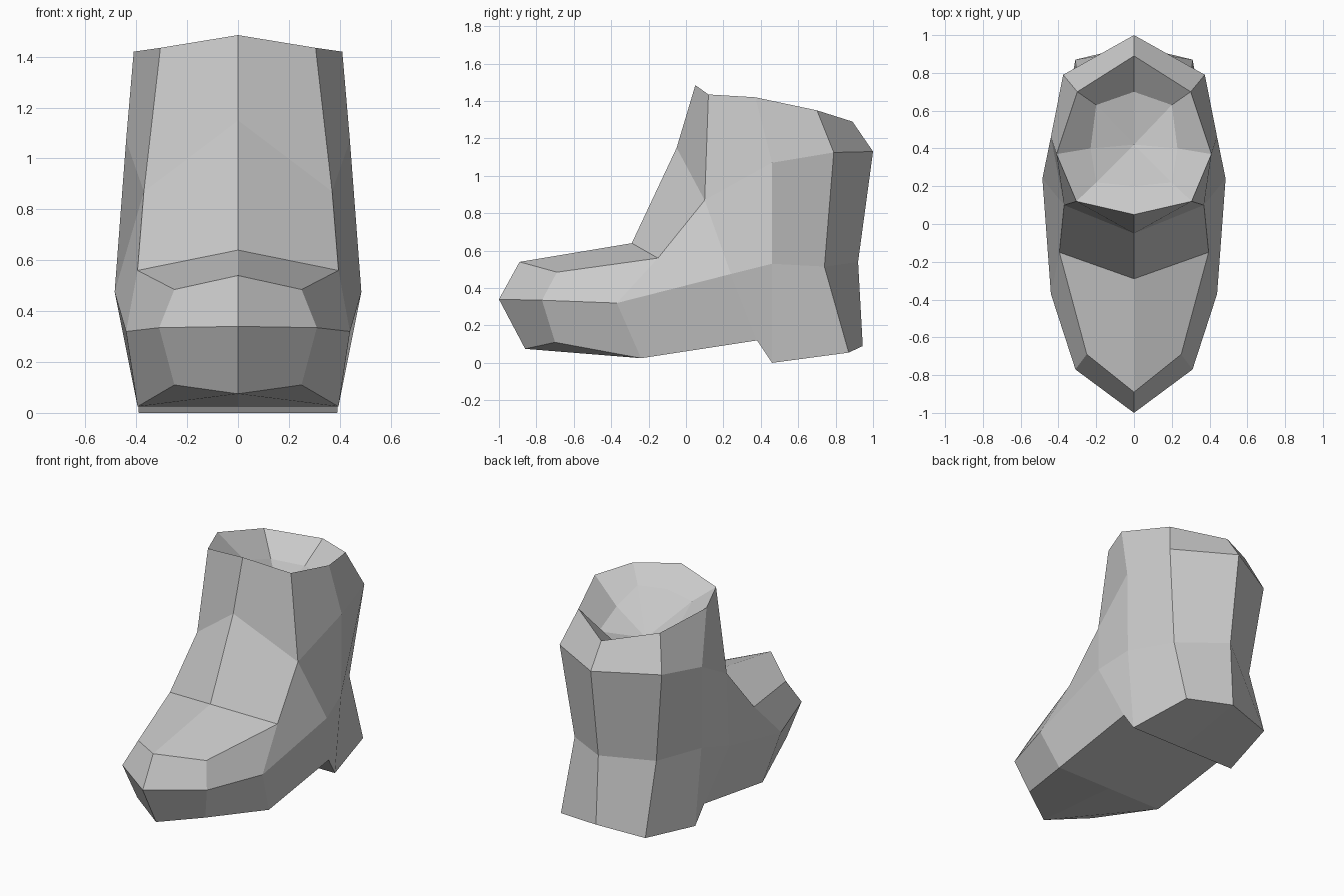
import bpy, bmesh
from mathutils import Matrix

if "Cube" in bpy.data.objects:
    bpy.data.objects.remove(bpy.data.objects["Cube"])

# Half outlines (x >= 0), each running from front centre to back centre
sole = [(0, -.86, .075), (.25, -.70, .11), (.395, -.24, .025), (.40, .38, .12),
        (.39, .46, 0), (.31, .87, .055), (0, .945, .09)]
welt = [(0, -1, .34), (.31, -.77, .335), (.44, -.37, .32), (.485, .24, .475),
        (.435, .46, .53), (.30, .74, .515), (0, .92, .54)]
upper = [(0, -.89, .54), (.25, -.69, .485), (.395, -.15, .56), (.37, .10, .87),
         (.44, .46, 1.07), (.375, .79, 1.125), (0, 1, 1.13)]
collar = [(0, .05, 1.485), (.305, .12, 1.435), (.41, .37, 1.42),
          (.30, .70, 1.35), (0, .89, 1.29)]
lining = [(0, .20, 1.37), (.20, .22, 1.35), (.23, .40, 1.27),
          (.20, .63, 1.20), (0, .70, 1.18)]
instep, shin, inner_bottom = (0, -.29, .64), (0, -.05, 1.15), (0, .42, 1.13)

bm = bmesh.new()


def ring(points):
    return [bm.verts.new(p) for p in points]


def bridge(a, b):
    for i in range(len(a) - 1):
        bm.faces.new((a[i], a[i + 1], b[i + 1], b[i]))


so, we, up, co, li = [ring(r) for r in (sole, welt, upper, collar, lining)]
ins, shn, bot = ring([instep, shin, inner_bottom])

# Foot walls
bridge(so, we)
bridge(we, up)

# Top of the toe and front of the ankle
bm.faces.new((up[0], up[1], up[2], ins))
bm.faces.new((ins, up[2], up[3], shn))

# Shaft, then the lining bowl
bridge([shn] + up[3:], co)
bridge(co, li)
for i in range(4):
    bm.faces.new((li[i], li[i + 1], bot))

# Underside, strip by strip to the centre line
mid = [so[0]] + ring([(0, v.co.y, v.co.z) for v in so[2:5]]) + [so[6]]
bm.faces.new((so[0], so[1], so[2], mid[1]))
bridge(so[2:5], mid[1:4])
bm.faces.new((so[4], so[5], so[6], mid[3]))

# Mirror to the other half and weld
bmesh.ops.mirror(bm, geom=bm.verts[:] + bm.edges[:] + bm.faces[:],
                 matrix=Matrix.Identity(4), merge_dist=.001, axis='X')
bmesh.ops.remove_doubles(bm, verts=bm.verts[:], dist=.001)
bmesh.ops.recalc_face_normals(bm, faces=bm.faces[:])

mesh = bpy.data.meshes.new("boot")
bm.to_mesh(mesh)
bm.free()
grey = bpy.data.materials.new("grey")
grey.diffuse_color = (.6, .6, .6, 1)
grey.use_nodes = True
grey.node_tree.nodes["Principled BSDF"].inputs["Base Color"].default_value = grey.diffuse_color
mesh.materials.append(grey)
bpy.context.collection.objects.link(bpy.data.objects.new("boot", mesh))
